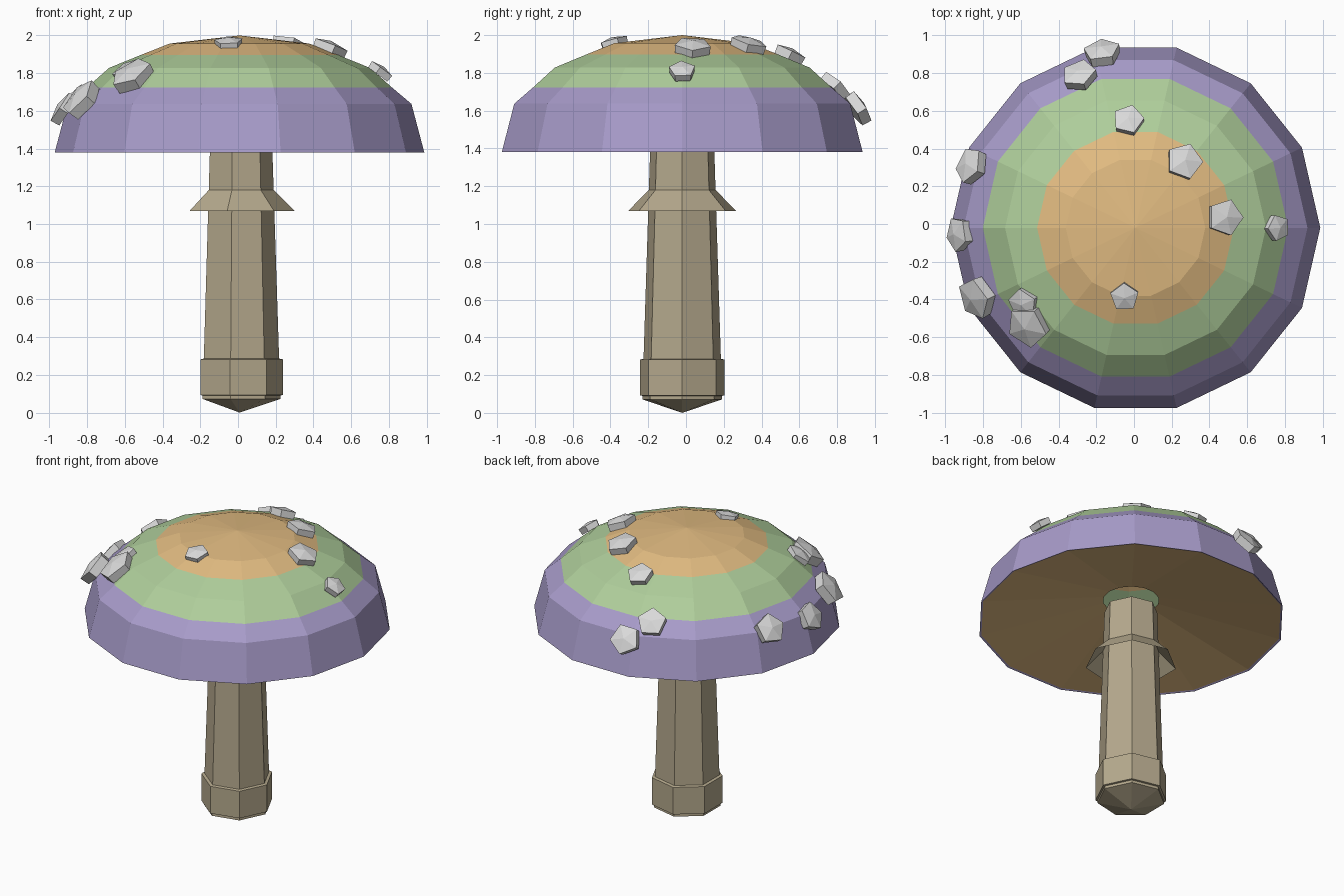
import bpy, bmesh, math
from mathutils import Vector, Matrix

if "Cube" in bpy.data.objects:
    bpy.data.objects.remove(bpy.data.objects["Cube"], do_unlink=True)

CENTRE = Vector((0.008, -0.02, 0))


def material(name, rgb):
    linear = [((c / 255 + 0.055) / 1.055) ** 2.4 for c in rgb]
    mat = bpy.data.materials.new(name)
    mat.use_nodes = True
    mat.diffuse_color = (*linear, 1)
    mat.node_tree.nodes["Principled BSDF"].inputs["Base Color"].default_value = (*linear, 1)
    return mat


purple = material("purple", (167, 155, 201))
green = material("green", (175, 206, 155))
orange = material("orange", (225, 187, 129))
tan = material("tan", (181, 169, 141))
grey = material("grey", (218, 218, 218))


def lathe(name, profile, sides, mats, bands=None, matrix=None):
    """Faceted turning of (radius, z) points; radius 0 makes a pole.
    bands gives the material index of each step of the profile."""
    bm = bmesh.new()
    rings = []
    for r, z in profile:
        count = sides if r else 1
        rings.append([bm.verts.new((r * math.cos(math.tau * i / sides),
                                    r * math.sin(math.tau * i / sides), z))
                      for i in range(count)])
    for step, (a, b) in enumerate(zip(rings, rings[1:])):
        for i in range(sides):
            j = (i + 1) % sides
            corners = [a[i % len(a)], a[j % len(a)], b[j % len(b)], b[i % len(b)]]
            face = bm.faces.new(list(dict.fromkeys(corners)))
            face.material_index = bands[step] if bands else 0
    mesh = bpy.data.meshes.new(name)
    bm.to_mesh(mesh)
    bm.free()
    for mat in mats:
        mesh.materials.append(mat)
    obj = bpy.data.objects.new(name, mesh)
    obj.matrix_world = matrix or Matrix.Translation(CENTRE)
    bpy.context.collection.objects.link(obj)
    return obj


# Cap: hollow dome with colour bands, thin rim and a sloping underside with a hole
lathe("cap",
      [(0.178, 1.53), (0.968, 1.385), (0.98, 1.38), (0.912, 1.637), (0.81, 1.723),
       (0.692, 1.828), (0.522, 1.897), (0.37, 1.957), (0, 2.0)],
      14, [purple, green, orange], [2, 0, 0, 0, 1, 1, 2, 2])

# Stem with pointed foot, skirt-like collar and foot sleeve
lathe("stem", [(0, 0), (0.217, 0.072), (0.172, 1.46), (0, 1.46)], 7, [tan])
lathe("collar", [(0.293, 1.07), (0.181, 1.18)], 7, [tan])
lathe("foot_sleeve", [(0.214, 0.09), (0.23, 0.093), (0.23, 0.282), (0.208, 0.287)], 7, [tan])

# Rocks: x, y, z, radius, turn in degrees
ROCKS = [
    (-0.17, 0.91, 1.62, 0.1, 18), (-0.29, 0.79, 1.725, 0.095, 0),
    (-0.03, 0.55, 1.9, 0.085, 3), (0.265, 0.33, 1.95, 0.1, 0),
    (0.48, 0.035, 1.935, 0.1, 0), (0.76, -0.02, 1.81, 0.072, 40),
    (-0.05, -0.385, 1.96, 0.078, 20), (-0.56, -0.54, 1.79, 0.118, -5),
    (-0.585, -0.42, 1.815, 0.085, 30), (-0.835, -0.39, 1.66, 0.115, 20),
    (-0.927, -0.053, 1.615, 0.095, 50), (-0.865, 0.31, 1.65, 0.1, 30),
]
for n, (x, y, z, r, turn) in enumerate(ROCKS, 1):
    # Lay each rock flat on the dome
    normal = Vector((x, y + 0.02, (z - 1.32) * 2.08)).normalized()
    side = (Vector((1, 0, 0)) - normal * normal.x).normalized()
    frame = Matrix((side, normal.cross(side), normal)).transposed().to_4x4()
    place = (Matrix.Translation((x, y, z)) @ frame
             @ Matrix.Rotation(math.radians(turn), 4, "Z") @ Matrix.Scale(r, 4))
    lathe(f"rock_{n}", [(0, -0.35), (0.95, -0.35), (1, 0.2), (0, 0.39)], 5, [grey], matrix=place)
